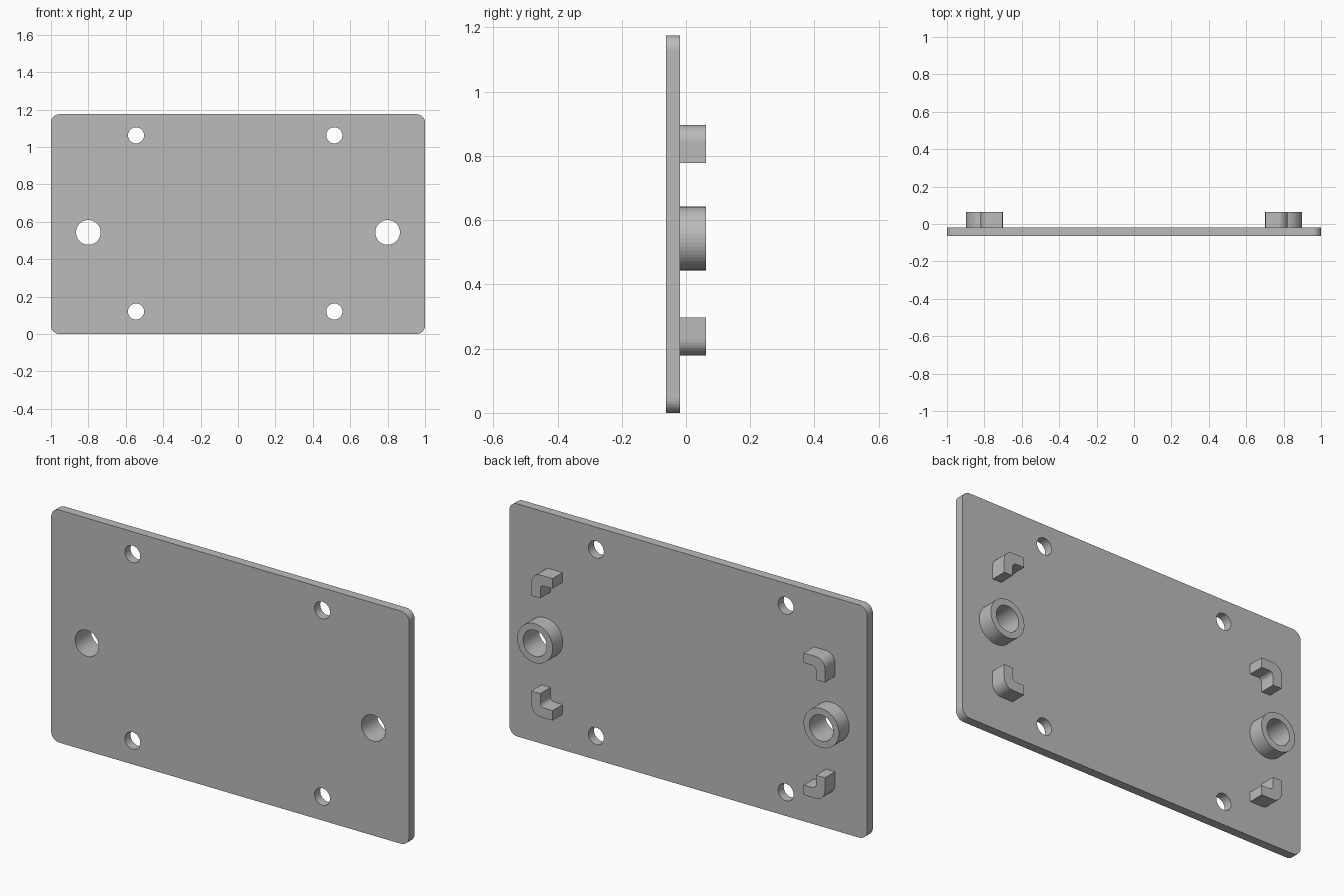
import bpy
import bmesh
from math import cos, sin, pi, radians
from mathutils import Vector, Matrix

if "Cube" in bpy.data.objects:
    bpy.data.objects.remove(bpy.data.objects["Cube"], do_unlink=True)

grey = bpy.data.materials.new("plain_grey")
grey.use_nodes = True
colour = (0.5, 0.5, 0.5, 1)
grey.diffuse_color = colour
grey.node_tree.nodes["Principled BSDF"].inputs["Base Color"].default_value = colour

FRONT, BACK, TOP = -0.063, -0.018, 0.063   # plate front, plate back, boss ends
HEIGHT = 1.175
HOLE_Z = 0.543


def circle(x, z, r, n=48):
    return [(x + r * cos(2 * pi * i / n), z + r * sin(2 * pi * i / n)) for i in range(n)]


def rounded(corners, steps=8):
    """Outline from (x, z, radius) corners, each filleted by its radius."""
    out = []
    for i, (x, z, r) in enumerate(corners):
        p = Vector((x, z))
        if r == 0:
            out.append((x, z))
            continue
        a = (Vector(corners[i - 1][:2]) - p).normalized()
        b = (Vector(corners[(i + 1) % len(corners)][:2]) - p).normalized()
        centre = p + (a + b) * r
        for k in range(steps + 1):
            t = k / steps * pi / 2
            out.append(tuple(centre - b * r * cos(t) - a * r * sin(t)))
    return out


def extrude(name, outlines, y0, y1):
    """Solid between y0 and y1; outlines after the first are holes."""
    curve = bpy.data.curves.new(name, "CURVE")
    curve.dimensions = "2D"
    curve.fill_mode = "BOTH"
    curve.extrude = (y1 - y0) / 2
    for pts in outlines:
        spline = curve.splines.new("POLY")
        spline.points.add(len(pts) - 1)
        for point, (x, z) in zip(spline.points, pts):
            point.co = (x, z, 0, 1)
        spline.use_cyclic_u = True
    temp = bpy.data.objects.new(name + "_outline", curve)
    bpy.context.collection.objects.link(temp)
    bpy.context.view_layer.update()
    mesh = bpy.data.meshes.new_from_object(
        temp.evaluated_get(bpy.context.evaluated_depsgraph_get()))
    bpy.data.objects.remove(temp, do_unlink=True)
    bpy.data.curves.remove(curve)

    # Stand the outline upright, weld it and make the normals consistent
    bm = bmesh.new()
    bm.from_mesh(mesh)
    bm.transform(Matrix.Translation((0, (y0 + y1) / 2, 0)) @ Matrix.Rotation(radians(90), 4, "X"))
    bmesh.ops.remove_doubles(bm, verts=bm.verts, dist=0.0001)
    bmesh.ops.recalc_face_normals(bm, faces=bm.faces)
    for face in bm.faces:
        face.smooth = False
        face.material_index = 0
    bm.to_mesh(mesh)
    bm.free()
    mesh.materials.clear()
    mesh.materials.append(grey)
    mesh.name = name
    obj = bpy.data.objects.new(name, mesh)
    bpy.context.collection.objects.link(obj)
    return obj


# Plate with four screw holes and two large holes
r = 0.045
plate = rounded([(-1, 0, r), (1, 0, r), (1, HEIGHT, r), (-1, HEIGHT, r)])
holes = [circle(x, z, 0.043) for x in (-0.545, 0.515) for z in (0.12, 1.062)]
holes += [circle(x, HOLE_Z, 0.066) for x in (-0.8, 0.8)]
extrude("plate", [plate] + holes, FRONT, BACK)

for side, sx in (("left", 1), ("right", -1)):
    # Ring boss around each large hole
    extrude(side + "_ring_boss",
            [circle(sx * 0.8, HOLE_Z, 0.099), circle(sx * 0.8, HOLE_Z, 0.066)], BACK, TOP)

    # Corner brackets above and below the boss, rounded on the outer corner
    for level, z, sz in (("upper", 0.896, 1), ("lower", 0.179, -1)):
        size, arm = 0.118, 0.05
        corner = [(0, 0, 0.05), (size, 0, 0), (size, arm, 0),
                  (arm, arm, 0.022), (arm, size, 0), (0, size, 0)]
        outline = rounded([(sx * (0.82 - u), z - sz * v, rad) for u, v, rad in corner])
        extrude(f"{side}_{level}_bracket", [outline], BACK, TOP)
